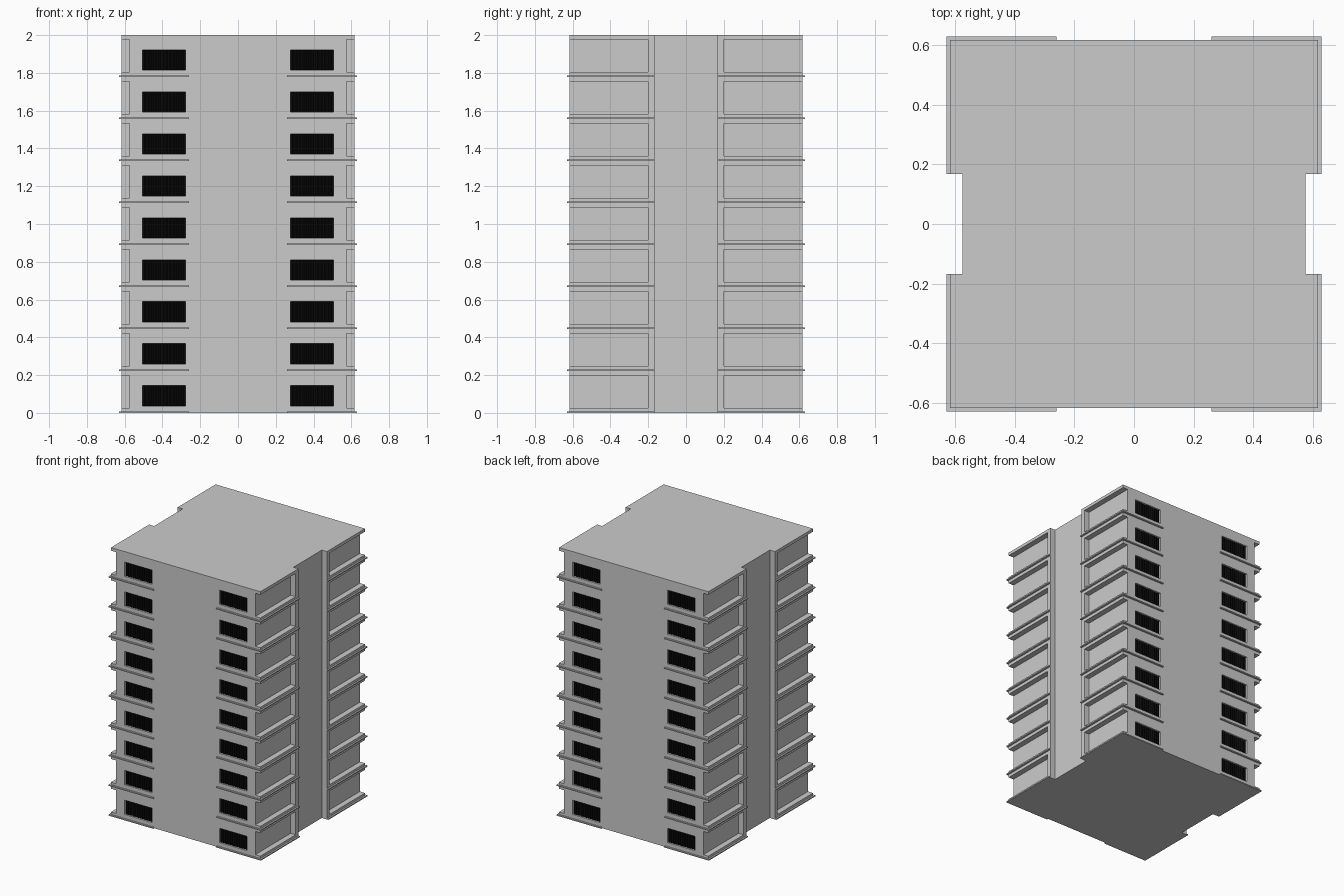
import bpy, bmesh
from mathutils import Vector

if "Cube" in bpy.data.objects:
    bpy.data.objects.remove(bpy.data.objects["Cube"])

FLOORS, HEIGHT = 9, 2.0
STEP = HEIGHT / FLOORS
CORE, OUT, LEDGE = 0.575, 0.617, 0.629      # half widths
WIN_X = (0.278, 0.505)
WIN_Z = (0.037, 0.144)
DEPTH = 0.02
SIGNS = (-1, 1)


def material(name, value):
    m = bpy.data.materials.new(name)
    m.use_nodes = True
    colour = (value, value, value, 1)
    m.diffuse_color = colour
    bsdf = m.node_tree.nodes["Principled BSDF"]
    bsdf.inputs["Base Color"].default_value = colour
    bsdf.inputs["Roughness"].default_value = 0.8
    return m


concrete = material("concrete grey", 0.6)
black = material("blind black", 0.003)


def finish(bm, name, mat):
    bmesh.ops.recalc_face_normals(bm, faces=bm.faces)
    mesh = bpy.data.meshes.new(name)
    bm.to_mesh(mesh)
    bm.free()
    mesh.materials.append(mat)
    obj = bpy.data.objects.new(name, mesh)
    bpy.context.collection.objects.link(obj)
    return obj


def add_box(bm, a, b):
    verts = bmesh.ops.create_cube(bm, size=1)["verts"]
    lo, hi = Vector(map(min, a, b)), Vector(map(max, a, b))
    for v in verts:
        v.co = (lo + hi) / 2 + v.co * (hi - lo)


def add_prism(bm, outline, z0, z1):
    face = bm.faces.new([bm.verts.new((x, y, z0)) for x, y in outline])
    new = bmesh.ops.extrude_face_region(bm, geom=[face])["geom"]
    top = [g for g in new if isinstance(g, bmesh.types.BMVert)]
    bmesh.ops.translate(bm, verts=top, vec=(0, 0, z1 - z0))


def cut(bm, point, normal):
    bmesh.ops.bisect_plane(bm, geom=bm.verts[:] + bm.edges[:] + bm.faces[:],
                           plane_co=point, plane_no=normal)


# Tower core with recessed window openings front and back
bm = bmesh.new()
add_box(bm, (-CORE, -OUT, 0), (CORE, OUT, HEIGHT))
for s in SIGNS:
    for x in WIN_X:
        cut(bm, (s * x, 0, 0), (1, 0, 0))
for k in range(FLOORS):
    for z in WIN_Z:
        cut(bm, (0, 0, k * STEP + z), (0, 0, 1))


def is_window(f):
    c = f.calc_center_median()
    return (abs(f.normal.y) > 0.9 and WIN_X[0] < abs(c.x) < WIN_X[1]
            and WIN_Z[0] < c.z % STEP < WIN_Z[1])


bm.normal_update()
for f in [f for f in bm.faces if is_window(f)]:
    inward = -f.normal * DEPTH
    new = bmesh.ops.extrude_face_region(bm, geom=[f])["geom"]
    bmesh.ops.translate(bm, vec=inward,
                        verts=[g for g in new if isinstance(g, bmesh.types.BMVert)])
    bmesh.ops.delete(bm, geom=[f], context='FACES_ONLY')
finish(bm, "tower_core", concrete)

# Pleated blinds inside the openings
bm = bmesh.new()
PLEATS = 24
for k in range(FLOORS):
    for sx in SIGNS:
        for sy in SIGNS:
            rows = []
            for z in WIN_Z:
                rows.append([bm.verts.new((
                    sx * (WIN_X[0] + (WIN_X[1] - WIN_X[0]) * i / PLEATS),
                    sy * (OUT - (0.008 if i % 2 else 0.016)),
                    k * STEP + z)) for i in range(PLEATS + 1)])
            for i in range(PLEATS):
                quad = [rows[0][i], rows[0][i + 1], rows[1][i + 1], rows[1][i]]
                bm.faces.new(quad if sx * sy < 0 else quad[::-1])
mesh = bpy.data.meshes.new("window_blinds")
bm.to_mesh(mesh)
bm.free()
mesh.materials.append(black)
bpy.context.collection.objects.link(bpy.data.objects.new("window_blinds", mesh))

# Corner floor slabs, upright fins and thin wraparound ledges
slabs, fins, ledges = bmesh.new(), bmesh.new(), bmesh.new()
for sx in SIGNS:
    for sy in SIGNS:
        add_box(fins, (sx * CORE, sy * 0.168, 0), (sx * OUT, sy * 0.2, HEIGHT))
        for k in range(FLOORS + 1):
            z = k * STEP
            add_box(slabs, (sx * CORE, sy * 0.2, max(0, z - 0.023)),
                    (sx * OUT, sy * OUT, min(HEIGHT, z + 0.026)))
        outline = [(0.26, OUT), (0.26, LEDGE), (LEDGE, LEDGE),
                   (LEDGE, 0.168), (OUT, 0.168), (OUT, OUT)]
        for k in range(FLOORS):
            add_prism(ledges, [(sx * x, sy * y) for x, y in outline],
                      k * STEP, k * STEP + 0.008)
finish(slabs, "floor_slabs", concrete)
finish(fins, "side_fins", concrete)
finish(ledges, "floor_ledges", concrete)
